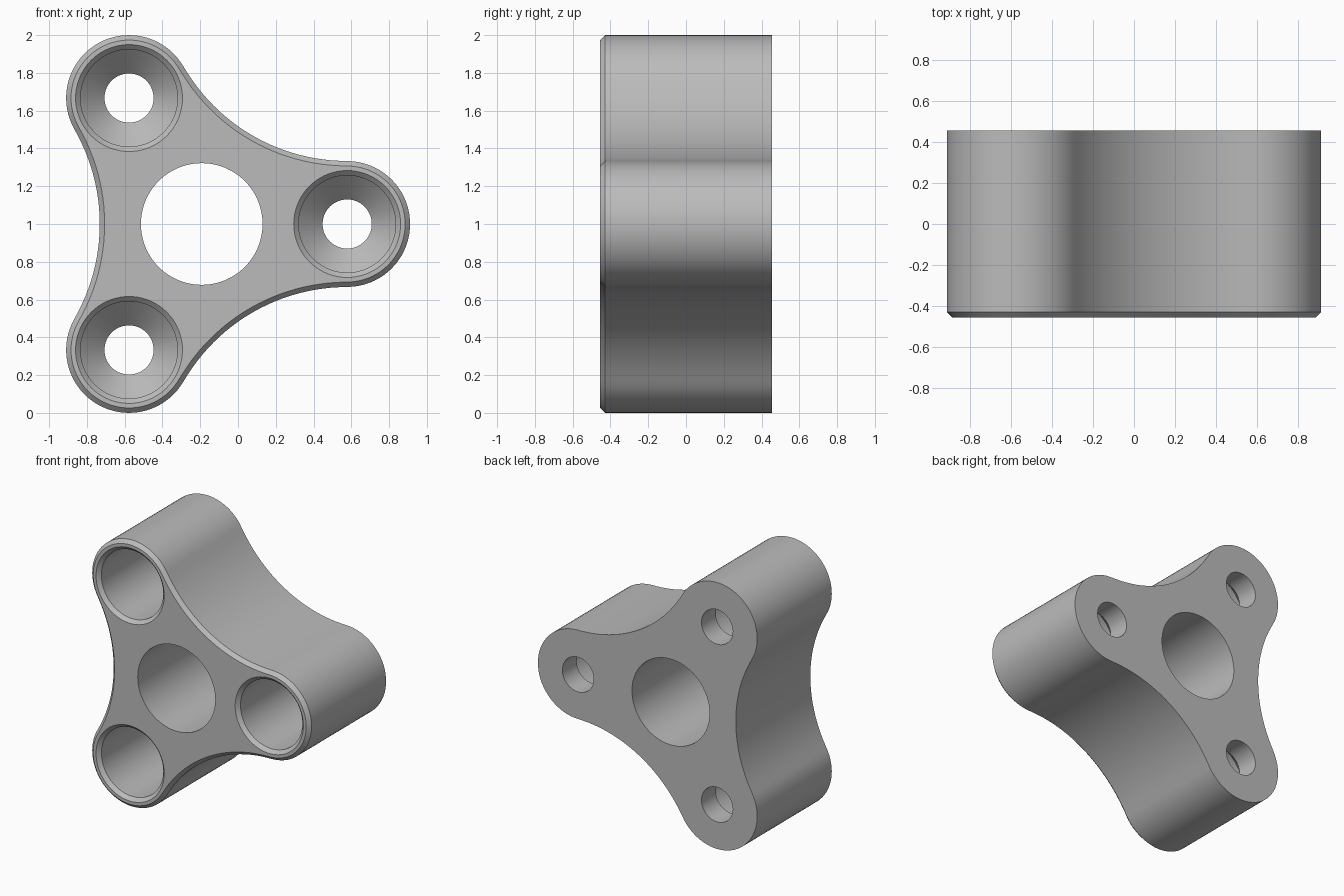
import bpy
import bmesh
from math import sin, cos, radians, tau

cube = bpy.data.objects.get("Cube")
if cube:
    bpy.data.objects.remove(cube, do_unlink=True)

# Main dimensions
CX, CZ = -0.192, 1.0        # middle of the three-lobed body
SPREAD = 0.77               # middle to lobe centre
LOBE_R, WAIST_R = 0.333, 1.0
FRONT, BACK = -0.455, 0.455
BEVEL = 0.026


def polar(cx, cz, r, degrees):
    a = radians(degrees)
    return cx + r * cos(a), cz + r * sin(a)


def outline(inset):
    """Three convex lobes joined by tangent concave waists."""
    pts = []
    for turn in (0, 120, 240):
        lobe = polar(CX, CZ, SPREAD, turn)
        waist = polar(CX, CZ, 2 * SPREAD, turn + 60)
        pts += [polar(*lobe, LOBE_R - inset, turn - 90 + 5 * i) for i in range(37)]
        pts += [polar(*waist, WAIST_R + inset, turn + 270 - 2.5 * i) for i in range(1, 24)]
    return pts


def circle(centre, r, n=72):
    return [polar(*centre, r, 360 * i / n) for i in range(n)]


bm = bmesh.new()


def wall(sections):
    """Skin a stack of (points, y) loops; return the first and last edge loops."""
    rings = [[bm.verts.new((x, y, z)) for x, z in pts] for pts, y in sections]
    n = len(rings[0])
    for a, b in zip(rings, rings[1:]):
        for i in range(n):
            j = (i + 1) % n
            bm.faces.new((a[i], a[j], b[j], b[i]))
    return [[bm.edges.get((r[i], r[(i + 1) % n])) for i in range(n)]
            for r in (rings[0], rings[-1])]


# Outer wall with a bevelled front rim
walls = [wall([(outline(BEVEL), FRONT), (outline(0), FRONT + BEVEL), (outline(0), BACK)])]

# Large middle bore
middle = circle((CX, CZ), 0.322, 96)
walls.append(wall([(middle, FRONT), (middle, BACK)]))

# Lobe sockets: bevelled mouth, deep bore, conical seat, narrow through hole
socket = ((0.283, FRONT), (0.257, FRONT + BEVEL), (0.257, 0.16), (0.13, 0.285), (0.13, BACK))
for turn in (0, 120, 240):
    centre = polar(CX, CZ, SPREAD, turn)
    walls.append(wall([(circle(centre, r), y) for r, y in socket]))

# Flat front and back faces around the openings
for end, normal in ((0, (0, -1, 0)), (1, (0, 1, 0))):
    edges = [e for w in walls for e in w[end]]
    bmesh.ops.triangle_fill(bm, edges=edges, use_beauty=True, normal=normal)
bmesh.ops.recalc_face_normals(bm, faces=bm.faces)

mesh = bpy.data.meshes.new("three_lobed_body")
bm.to_mesh(mesh)
bm.free()
body = bpy.data.objects.new("three_lobed_body", mesh)
bpy.context.collection.objects.link(body)

# Plain grey finish
grey = bpy.data.materials.new("plain_grey")
grey.use_nodes = True
colour = (0.5, 0.5, 0.5, 1)
grey.diffuse_color = colour
grey.node_tree.nodes["Principled BSDF"].inputs["Base Color"].default_value = colour
mesh.materials.append(grey)

bpy.ops.object.select_all(action='DESELECT')
body.select_set(True)
bpy.context.view_layer.objects.active = body
bpy.ops.object.shade_smooth_by_angle(angle=radians(30))
